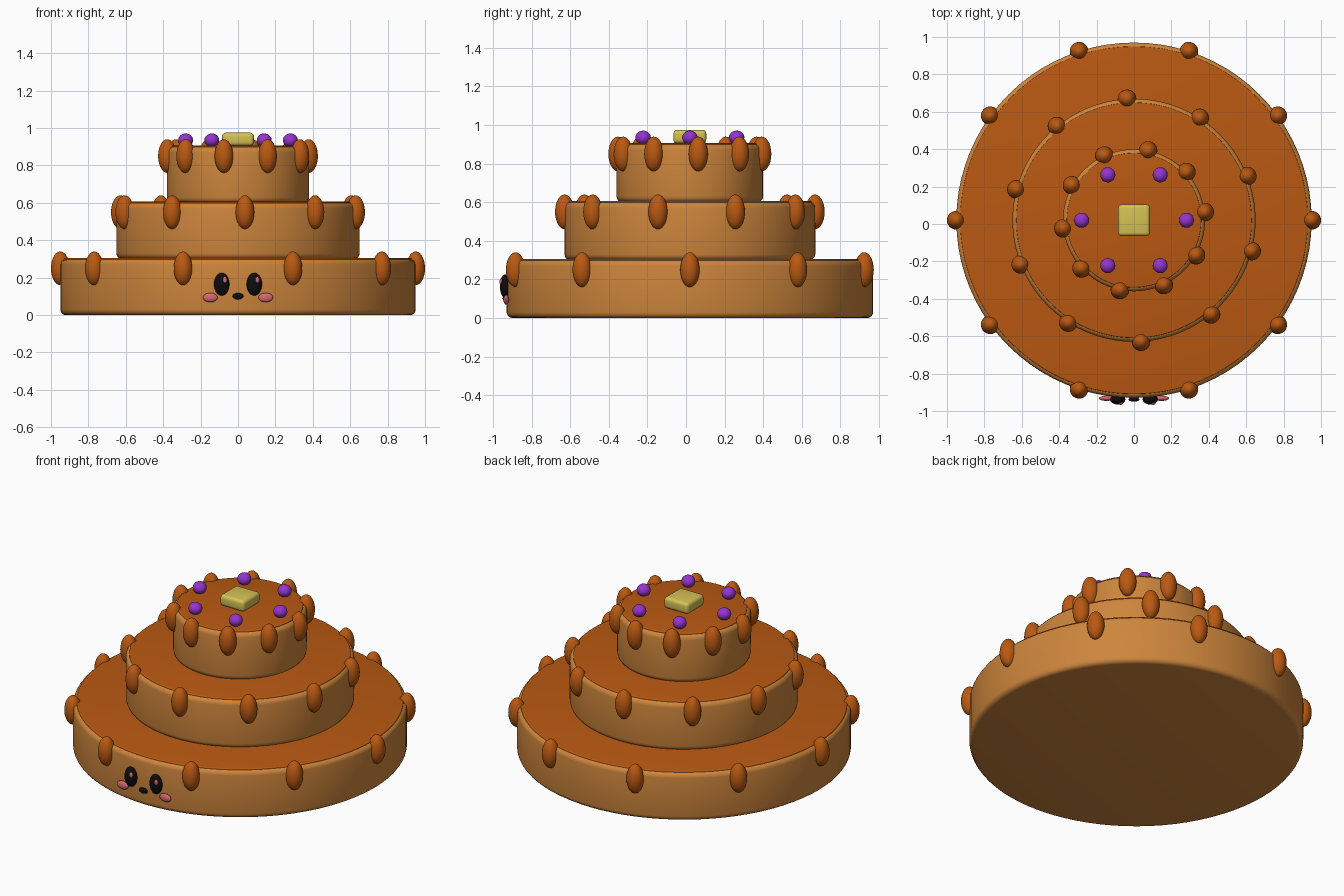
import bpy, bmesh
from math import sin, cos, tau, pi, radians
from mathutils import Matrix

if "Cube" in bpy.data.objects:
    bpy.data.objects.remove(bpy.data.objects["Cube"])

CY = 0.02  # y of the cake's axis


def material(name, color):
    m = bpy.data.materials.new(name)
    m.use_nodes = True
    m.diffuse_color = (*color, 1)
    bsdf = next(n for n in m.node_tree.nodes if n.type == 'BSDF_PRINCIPLED')
    bsdf.inputs["Base Color"].default_value = (*color, 1)
    bsdf.inputs["Roughness"].default_value = 0.6
    return m


SPONGE = material("golden sponge", (0.61, 0.235, 0.045))
SYRUP = material("brown syrup", (0.49, 0.10, 0.006))
BERRY = material("purple berry", (0.30, 0.035, 0.62))
BUTTER = material("yellow butter", (0.66, 0.54, 0.09))
BLACK = material("black", (0.004, 0.004, 0.004))
PINK = material("pink", (0.68, 0.14, 0.17))


def finish(name, bm, mat):
    mesh = bpy.data.meshes.new(name)
    bm.to_mesh(mesh)
    bm.free()
    mesh.materials.append(mat)
    obj = bpy.data.objects.new(name, mesh)
    bpy.context.collection.objects.link(obj)
    bpy.ops.object.select_all(action='DESELECT')
    obj.select_set(True)
    bpy.context.view_layer.objects.active = obj
    bpy.ops.object.shade_smooth_by_angle(angle=radians(35))
    return obj


def disc(name, radius, z0, z1, bevel, mat):
    """Upright round slab with rounded rims."""
    bm = bmesh.new()
    bmesh.ops.create_cone(bm, cap_ends=True, segments=80, radius1=radius, radius2=radius,
                          depth=z1 - z0, matrix=Matrix.Translation((0, CY, (z0 + z1) / 2)))
    rims = [e for e in bm.edges if abs(e.verts[0].co.z - e.verts[1].co.z) < 1e-5]
    bmesh.ops.bevel(bm, geom=rims, offset=bevel, segments=4, profile=0.5, affect='EDGES')
    return finish(name, bm, mat)


def ellipsoid(name, center, size, mat, turn=0):
    bm = bmesh.new()
    place = Matrix.Translation(center) @ Matrix.Rotation(turn, 4, 'Z') @ Matrix.Diagonal((*size, 1))
    bmesh.ops.create_uvsphere(bm, u_segments=24, v_segments=14, radius=1, matrix=place)
    return finish(name, bm, mat)


# Three tiers, each with a syrup glaze and ten syrup drips
for i, (tier, radius) in enumerate([("bottom", 0.95), ("middle", 0.65), ("top", 0.38)]):
    z = 0.3 * i
    disc(tier + "_tier", radius, z, z + 0.3, 0.03, SPONGE)
    disc(tier + "_glaze", radius - 0.02, z + 0.28, z + 0.306, 0.006, SYRUP)
    for k in range(10):
        a = i + tau * k / 10
        ellipsoid(f"{tier}_drip_{k + 1}", (radius * cos(a), CY + radius * sin(a), z + 0.25),
                  (0.05, 0.05, 0.09), SYRUP, a)

# Ring of berries
for k in range(6):
    a = tau * k / 6
    ellipsoid(f"berry_{k + 1}", (0.28 * cos(a), CY + 0.28 * sin(a), 0.935), (0.04, 0.04, 0.036), BERRY)

# Butter pat
bm = bmesh.new()
bmesh.ops.create_cube(bm, size=1, matrix=Matrix.Translation((0, CY, 0.94)) @ Matrix.Diagonal((0.17, 0.17, 0.07, 1)))
bmesh.ops.bevel(bm, geom=bm.edges[:], offset=0.02, segments=4, profile=0.5, affect='EDGES')
finish("butter_pat", bm, BUTTER)

# Face on the front of the bottom tier
for side, s in (("left", 1), ("right", -1)):
    ellipsoid(side + "_eye", (s * 0.087, -0.938, 0.165), (0.041, 0.027, 0.061), BLACK)
    ellipsoid(side + "_eye_glint", (s * 0.087 + 0.016, -0.958, 0.187), (0.012, 0.009, 0.017), PINK)
    ellipsoid(side + "_cheek", (s * 0.148, -0.932, 0.094), (0.039, 0.014, 0.025), PINK)
ellipsoid("mouth", (0, -0.938, 0.101), (0.029, 0.012, 0.017), BLACK)
